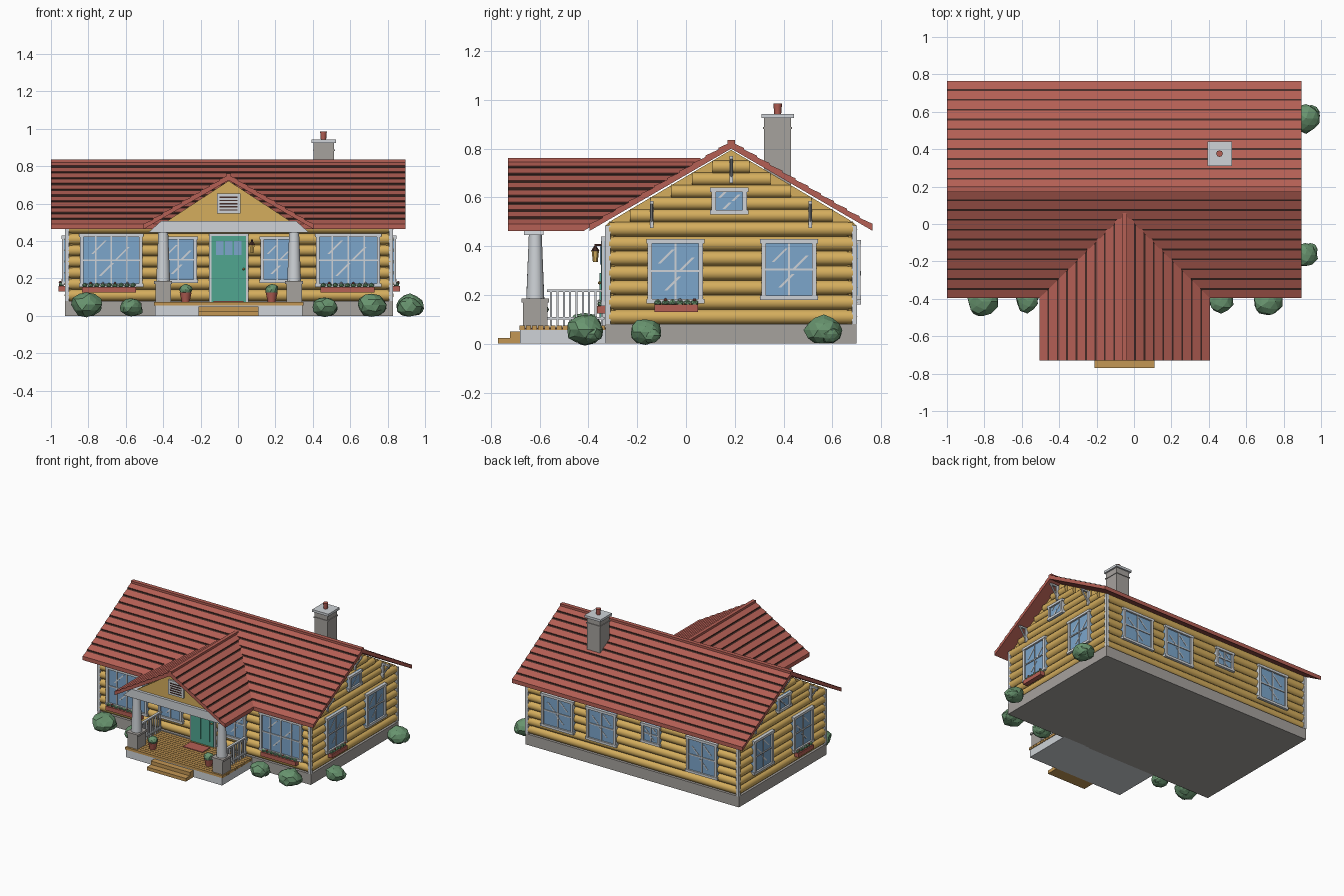
import bpy, bmesh, math, random
from mathutils import Matrix, Vector

if "Cube" in bpy.data.objects:
    bpy.data.objects.remove(bpy.data.objects["Cube"])
random.seed(4)

def mat(name, r, g, b):
    m = bpy.data.materials.new(name)
    m.diffuse_color = (r, g, b, 1)
    m.use_nodes = True
    m.node_tree.nodes["Principled BSDF"].inputs["Base Color"].default_value = m.diffuse_color
    return m

RED = mat("roof_red", .46, .115, .09)
DARK = mat("dark_brown", .06, .025, .02)
LOG = mat("log_yellow", .66, .42, .11)
WOOD = mat("deck_wood", .55, .31, .09)
WHITE = mat("trim_white", .62, .65, .68)
STONE = mat("stone_grey", .38, .36, .34)
GLASS = mat("glass_blue", .2, .38, .6)
GREEN = mat("leaf_green", .14, .3, .16)
TEAL = mat("door_teal", .08, .38, .28)

def frame(u, w, o=(0, 0, 0)):
    """Local axes: u along the wall, w outward, z up."""
    return Matrix(((u[0], w[0], 0, o[0]), (u[1], w[1], 0, o[1]), (0, 0, 1, o[2]), (0, 0, 0, 1)))

WORLD = frame((1, 0), (0, 1))
FRONT = frame((1, 0), (0, -1), (0, -.33, 0))
BACK = frame((1, 0), (0, 1), (0, .70, 0))
RIGHT = frame((0, 1), (1, 0), (.83, 0, 0))
LEFT = frame((0, 1), (-1, 0), (-.925, 0, 0))
SIDES = (RIGHT, LEFT)

def finish(name, bm, mats, smooth=False):
    bmesh.ops.recalc_face_normals(bm, faces=bm.faces)
    me = bpy.data.meshes.new(name)
    bm.to_mesh(me)
    bm.free()
    for m in mats:
        me.materials.append(m)
    ob = bpy.data.objects.new(name, me)
    bpy.context.collection.objects.link(ob)
    if smooth:
        bpy.ops.object.select_all(action='DESELECT')
        ob.select_set(True)
        bpy.context.view_layer.objects.active = ob
        bpy.ops.object.shade_smooth_by_angle(angle=math.radians(50))
    return ob

def prism(name, pts, a, b, m, M=WORLD, dark=(), end=None):
    """Extrude a (u, z) outline along w from a to b; edges listed in dark get the dark colour."""
    bm = bmesh.new()
    A = [bm.verts.new(M @ Vector((u, a, z))) for u, z in pts]
    B = [bm.verts.new(M @ Vector((u, end(z) if end else b, z))) for u, z in pts]
    bm.faces.new(A)
    bm.faces.new(B)
    for i in range(len(pts)):
        j = (i + 1) % len(pts)
        f = bm.faces.new((A[i], A[j], B[j], B[i]))
        f.material_index = 1 if i in dark else 0
    return finish(name, bm, [m, DARK] if dark else [m])

def box(name, u0, u1, w0, w1, z0, z1, m, M=WORLD):
    return prism(name, [(u0, z0), (u1, z0), (u1, z1), (u0, z1)], w0, w1, m, M)

def rod(name, p, q, r1, r2, m, sides=12):
    p, q = Vector(p), Vector(q)
    d = q - p
    T = Matrix.Translation((p + q) / 2) @ d.to_track_quat('Z', 'Y').to_matrix().to_4x4()
    bm = bmesh.new()
    bmesh.ops.create_cone(bm, cap_ends=True, segments=sides, radius1=r1, radius2=r2, depth=d.length, matrix=T)
    return finish(name, bm, [m], True)

def lump(name, c, r, m=GREEN, sub=2, jit=.13, squash=.85):
    bm = bmesh.new()
    bmesh.ops.create_icosphere(bm, subdivisions=sub, radius=r)
    for v in bm.verts:
        v.co *= 1 + random.uniform(-jit, jit * .6)
        v.co.z *= squash
        v.co += Vector(c)
    return finish(name, bm, [m])

# Foundation and wall core
box("foundation", -.925, .83, -.33, .70, 0, .08, STONE)
core = [(-.305, .08), (.675, .08), (.675, .505), (.185, .795), (-.305, .505)]
prism("wall_core", core, -.90, .805, LOG, frame((0, 1), (1, 0)))

# Log courses on four walls, stepped logs in the gables
for k in range(7):
    z = .11 + .06 * k
    for M, a, b in ((FRONT, -.91, .815), (BACK, -.91, .815), (RIGHT, -.315, .685), (LEFT, -.315, .685)):
        rod("wall_log", M @ Vector((a, -.028, z)), M @ Vector((b, -.028, z)), .0305, .0305, LOG)
for k in range(5):
    z = .525 + .05 * k
    h = (.795 - z - .025) / .59
    for M in SIDES:
        rod("gable_log", M @ Vector((.185 - h, -.028, z)), M @ Vector((.185 + h, -.028, z)), .027, .027, LOG)

# Corner boards
for x in (-.925, .808):
    for y in (-.332, .68):
        box("corner_board", x, x + .022, y, y + .022, .08, .485, WHITE)

# Roofs made of stepped courses with dark gaps
def roof_profile(cx, run, zr, ze, n, gap):
    half = []
    for i in range(n):
        for t, o in ((i / n, .009), ((i + 1) / n - gap, .003), ((i + 1) / n, .003)):
            half.append((-run * (1 - t), ze + (zr - ze) * t + o))
    top = half[:-1] + [(0, zr + .006)] + [(-d, z) for d, z in reversed(half[:-1])]
    m = len(top)
    dark = {i for i in range(m // 2) if i % 3}
    dark |= {m - 2 - i for i in dark}
    pts = top + [(run, ze - .02), (0, zr - .025), (-run, ze - .02)]
    return [(cx + d, z) for d, z in pts], dark

pts, dark = roof_profile(.185, .58, .825, .483, 11, .016)
prism("main_roof", pts, -1.0, .895, RED, frame((0, 1), (1, 0)), dark)
box("ridge_cap", -1.0, .895, .17, .20, .815, .836, RED)
pts, dark = roof_profile(-.05, .455, .75, .483, 9, .02)
prism("porch_roof", pts, -.73, 0, RED, WORLD, dark, lambda z: -.385 + (z - .483) / .59)
box("porch_ridge_cap", -.063, -.037, -.73, .06, .742, .762, RED)

# Chimney
box("chimney", .405, .513, .32, .43, .55, .925, STONE)
box("chimney_band", .40, .518, .315, .435, .88, .888, STONE)
box("chimney_cap", .392, .525, .31, .442, .925, .942, WHITE)
rod("chimney_pot", (.457, .376, .94), (.457, .376, .985), .014, .018, RED, 8)

# Windows: frame, glass, glazing bars, sill and slanted reflections
def window(M, u0, u1, z0, z1, cols=2, rows=2):
    f = .018
    box("window_glass", u0, u1, -.04, .005, z0, z1, GLASS, M)
    for a, b in ((u0, u0 + f), (u1 - f, u1)):
        box("window_jamb", a, b, -.04, .016, z0, z1, WHITE, M)
    for a, b in ((z0, z0 + f), (z1 - f, z1)):
        box("window_rail", u0 - .006, u1 + .006, -.04, .018, a, b, WHITE, M)
    for i in range(1, cols):
        u = u0 + (u1 - u0) * i / cols
        box("glazing_bar", u - .004, u + .004, 0, .011, z0, z1, WHITE, M)
    for i in range(1, rows):
        z = z0 + (z1 - z0) * i / rows
        box("glazing_bar", u0, u1, 0, .011, z - .004, z + .004, WHITE, M)
    w, h = u1 - u0, z1 - z0
    for fu, fz in ((.18, .62), (.55, .5), (.3, .2)):
        u, z, s = u0 + w * fu, z0 + h * fz, min(w, h) * .25
        prism("reflection", [(u, z), (u + .012, z), (u + s + .012, z + s), (u + s, z + s)], .004, .007, WHITE, M)

def flower_box(M, u0, u1, z):
    box("flower_box", u0, u1, 0, .035, z - .03, z, RED, M)
    n = int((u1 - u0) / .03)
    for i in range(n):
        u = u0 + (i + .5) * (u1 - u0) / n
        lump("box_plant", M @ Vector((u, .018, z + .008)), .016, GREEN, 1)
        if i % 2:
            lump("flower", M @ Vector((u, .026, z + .02)), .008, RED if i % 4 == 1 else WHITE, 1)

window(FRONT, -.845, -.51, .155, .44, 4)
window(FRONT, .417, .76, .155, .44, 4)
window(FRONT, -.417, -.22, .175, .425, 2)
window(FRONT, .12, .30, .175, .425, 2)
flower_box(FRONT, -.835, -.545, .155)
flower_box(FRONT, .44, .73, .155)
for u0, u1, z0 in ((.43, .69, .18), (.08, .32, .18), (-.28, -.13, .28), (-.75, -.50, .16)):
    window(BACK, u0, u1, z0, .425)
for M in SIDES:
    window(M, -.157, .07, .165, .43)
    window(M, .31, .535, .18, .43)
    window(M, .105, .25, .53, .64, 1, 1)
    flower_box(M, -.13, .05, .16)
    # Eave brackets under the gable overhang
    for u, z in ((-.14, .585), (.185, .77), (.51, .585)):
        box("bracket_post", u - .007, u + .007, -.01, .01, z - .11, z, WHITE, M)
        box("bracket_arm", u - .007, u + .007, 0, .06, z - .012, z, WHITE, M)
        rod("bracket_strut", M @ Vector((u, 0, z - .09)), M @ Vector((u, .055, z - .01)), .006, .006, WHITE, 6)

# Door
box("door_frame", -.155, .055, -.04, .012, .075, .44, WHITE, FRONT)
box("door", -.143, .043, -.03, .018, .075, .428, TEAL, FRONT)
for u in (-.115, -.04):
    box("door_panel", u, u + .055, .01, .024, .11, .29, TEAL, FRONT)
for i in range(3):
    box("door_pane", -.118 + i * .048, -.078 + i * .048, .01, .022, .325, .40, GLASS, FRONT)
lump("door_knob", FRONT @ Vector((.03, .025, .25)), .008, LOG, 1, 0)

# Wall lantern
box("lantern_arm", .07, .08, -.02, .045, .40, .408, DARK, FRONT)
rod("lantern_cap", (.075, -.372, .38), (.075, -.372, .403), .018, .003, DARK, 6)
rod("lantern_body", (.075, -.372, .335), (.075, -.372, .38), .01, .015, LOG, 6)

# Porch base, deck planks, steps, mat
box("porch_base", -.445, .345, -.68, -.32, 0, .058, WHITE)
box("deck_gap", -.44, .34, -.675, -.32, .055, .066, DARK)
for i in range(14):
    y = -.682 + i * .0252
    box("deck_plank", -.45, .35, y, y + .0215, .056, .074, WOOD)
box("lower_step", -.21, .11, -.77, -.68, 0, .024, WOOD)
box("upper_step", -.21, .11, -.722, -.68, .024, .05, WOOD)
box("door_mat", -.13, .03, -.46, -.37, .07, .08, RED)

# Columns, railings and potted plants on both sides of the porch
for s in (-1, 1):
    x = -.05 + .35 * s
    box("column_base", x - .042, x + .042, -.668, -.568, .07, .17, STONE)
    box("column_base_cap", x - .048, x + .048, -.674, -.562, .17, .185, STONE)
    rod("column", (x, -.618, .185), (x, -.618, .46), .037, .026, WHITE, 20)
    box("column_capital", x - .034, x + .034, -.652, -.584, .45, .47, WHITE)
    for z in (.10, .212):
        box("rail", x - .009, x + .009, -.57, -.335, z, z + .01, WHITE)
    for i in range(9):
        y = -.553 + i * .026
        box("baluster", x - .005, x + .005, y - .004, y + .004, .075, .215, WHITE)
    px = -.05 + .23 * s
    rod("flower_pot", (px, -.6, .074), (px, -.6, .125), .021, .032, RED, 12)
    lump("potted_plant", (px, -.6, .14), .036, GREEN, 2)

# Porch gable with beam and louvred vent
prism("porch_gable", [(-.42, .48), (.32, .48), (-.05, .722)], -.645, -.62, LOG)
prism("porch_beam", [(-.48, .445), (.38, .445), (.31, .508), (-.41, .508)], -.665, -.585, WHITE)
box("vent_frame", -.113, .013, -.658, -.64, .548, .655, WHITE)
for i in range(5):
    box("vent_slot", -.098, -.002, -.661, -.65, .562 + i * .017, .569 + i * .017, DARK)

# Bushes
for x, y, r in ((-.81, -.415, .083), (-.57, -.41, .064), (.465, -.41, .068), (.715, -.415, .08),
                (.92, .565, .078), (.915, -.165, .068)):
    lump("bush", (x, y, r * .72), r, GREEN, 2, .12, .78)
    lump("bush_lobe", (x + r * .4, y + r * .3, r * .5), r * .6, GREEN, 2, .12, .8)
